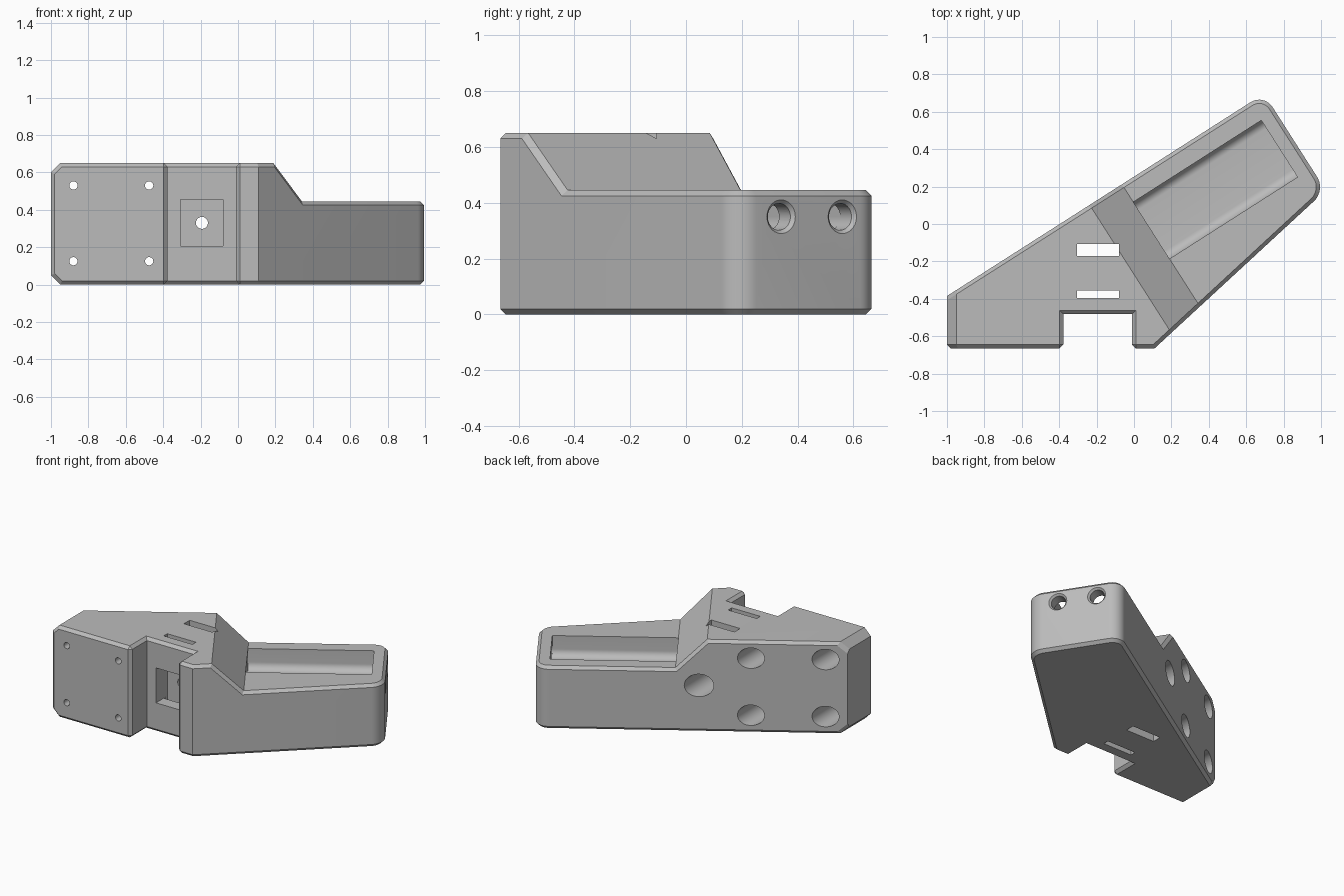
import bpy, bmesh, math
from mathutils import Matrix, Vector

cube = bpy.data.objects.get("Cube")
if cube:
    bpy.data.objects.remove(cube)

# Frame of the slanted arm: x runs along it, y across it
ARM = Matrix.Rotation(math.radians(32.55), 4, 'Z')
WORLD = Matrix.Identity(4)
TOP, DECK, CHAMFER = 0.65, 0.445, 0.02

grey = bpy.data.materials.new("plain grey")
grey.use_nodes = True
grey.diffuse_color = (0.5, 0.5, 0.5, 1)
grey.node_tree.nodes["Principled BSDF"].inputs["Base Color"].default_value = (0.5, 0.5, 0.5, 1)


def to_object(name, bm):
    bmesh.ops.recalc_face_normals(bm, faces=bm.faces)
    mesh = bpy.data.meshes.new(name)
    bm.to_mesh(mesh)
    bm.free()
    mesh.materials.append(grey)
    obj = bpy.data.objects.new(name, mesh)
    bpy.context.scene.collection.objects.link(obj)
    return obj


def prism(points, sweep, frame=WORLD):
    """Polygon swept along a vector, as a bmesh."""
    bm = bmesh.new()
    face = bm.faces.new([bm.verts.new(p) for p in points])
    new = bmesh.ops.extrude_face_region(bm, geom=[face], use_keep_orig=True)["geom"]
    bmesh.ops.translate(bm, vec=sweep, verts=[v for v in new if isinstance(v, bmesh.types.BMVert)])
    bm.transform(frame)
    return bm


def box(x0, x1, y0, y1, z0, z1):
    return prism([(x0, y0, z0), (x1, y0, z0), (x1, y1, z0), (x0, y1, z0)], (0, 0, z1 - z0))


def bore(start, end, r1, r2=None, frame=WORLD):
    a, b = Vector(start), Vector(end)
    bm = bmesh.new()
    turn = (b - a).to_track_quat('Z', 'Y').to_matrix().to_4x4()
    bmesh.ops.create_cone(bm, cap_ends=True, segments=40, radius1=r1, radius2=r2 or r1,
                          depth=(b - a).length,
                          matrix=frame @ Matrix.Translation((a + b) / 2) @ turn)
    return bm


def cut(obj, cutters):
    """Subtract each cutter in turn and keep the resulting mesh."""
    helpers = []
    for bm in cutters:
        helper = to_object("cutter", bm)
        helper.hide_render = True
        mod = obj.modifiers.new("cut", 'BOOLEAN')
        mod.operation, mod.solver, mod.object = 'DIFFERENCE', 'EXACT', helper
        helpers.append(helper)
    graph = bpy.context.evaluated_depsgraph_get()
    mesh = bpy.data.meshes.new_from_object(obj.evaluated_get(graph))
    obj.modifiers.clear()
    obj.data = mesh
    for helper in helpers:
        bpy.data.objects.remove(helper)


# Body outline with the front notch
outline = [(-1, -0.665), (-0.378, -0.665), (-0.378, -0.482), (-0.01, -0.482), (-0.01, -0.665),
           (0.11, -0.665), (1.025, 0.18), (0.695, 0.697), (-1, -0.385)]
bm = prism([(x, y, 0) for x, y in outline], (0, 0, TOP))
corners = [e for e in bm.edges
           if all(v.co.x > 0.5 for v in e.verts) and abs(e.verts[0].co.z - e.verts[1].co.z) > 0.1]
bmesh.ops.bevel(bm, geom=corners, offset=0.085, segments=10, profile=0.5, affect='EDGES')
body = to_object("bracket_body", bm)

# Lowered deck with its ramp, and the two long chamfers on the left-hand end
step = prism([(0.06, -2, DECK), (2, -2, DECK), (2, -2, 1), (-0.49, -2, 1)][:4][:3]
             + [(0.06 - (1 - DECK), -2, 1)], (0, 4, 0), ARM)
upper = prism([(-1.1, -2, TOP - 0.15), (-0.85, -2, TOP + 0.1), (-1.1, -2, TOP + 0.1)], (0, 4, 0))
lower = prism([(-1.1, -2, 0.15), (-0.85, -2, -0.1), (-1.1, -2, -0.1)], (0, 4, 0))
cut(body, [step, upper, lower])

# Small chamfer on every sharp outer edge
bm = bmesh.new()
bm.from_mesh(body.data)
bmesh.ops.remove_doubles(bm, verts=bm.verts, dist=0.0005)
bmesh.ops.dissolve_limit(bm, angle_limit=0.01, verts=bm.verts, edges=bm.edges)
sharp = [e for e in bm.edges if e.is_manifold and e.calc_face_angle_signed() > math.radians(60)]
bmesh.ops.bevel(bm, geom=sharp, offset=CHAMFER, segments=1, affect='EDGES')
bm.to_mesh(body.data)
bm.free()

# Deck trough with rounded lower edges, and two end bores running into it
MID, HALF, R, AXIS_Z = -0.079, 0.13, 0.05, 0.35
profile = [(0.06, MID - HALF - R, 0.6)]
for side, first in ((-1, 180), (1, 270)):
    for i in range(11):
        a = math.radians(first + 9 * i)
        profile.append((0.06, MID + side * HALF + R * math.cos(a), AXIS_Z + R * math.sin(a)))
profile.append((0.06, MID + HALF + R, 0.6))
# The trough stops level with the deck so the ramp above stays whole
for i in (0, -1):
    profile[i] = (0.06, profile[i][1], DECK + 0.001)
cutters = [prism(profile, (0.812, 0, 0), ARM)]
for side in (-1, 1):
    t = MID + side * HALF
    cutters.append(bore((0.85, t, AXIS_Z), (1.1, t, AXIS_Z), 0.048, frame=ARM))
    cutters.append(bore((0.945, t, AXIS_Z), (0.965, t, AXIS_Z), 0.046, 0.064, ARM))

# Mounting screw holes, counterbored from the back
for x in (-0.88, -0.475):
    for z in (0.125, 0.53):
        cutters.append(bore((x, -0.8, z), (x, -0.4, z), 0.022))
        cutters.append(bore((x, -0.56, z), (x, 0.6, z), 0.073))

# Square recess, centre hole and the two vertical slots
cutters.append(box(-0.307, -0.08, -0.55, -0.357, 0.207, 0.455))
cutters.append(bore((-0.193, -0.4, 0.33), (-0.193, -0.1, 0.33), 0.032))
cutters.append(bore((-0.193, -0.168, 0.33), (-0.193, 0.5, 0.33), 0.08))
cutters.append(box(-0.306, -0.081, -0.396, -0.356, -0.1, 0.8))
cutters.append(box(-0.306, -0.081, -0.17, -0.106, -0.1, 0.8))
cut(body, cutters)

bpy.ops.object.select_all(action='DESELECT')
body.select_set(True)
bpy.context.view_layer.objects.active = body
bpy.ops.object.shade_smooth_by_angle(angle=math.radians(25))
